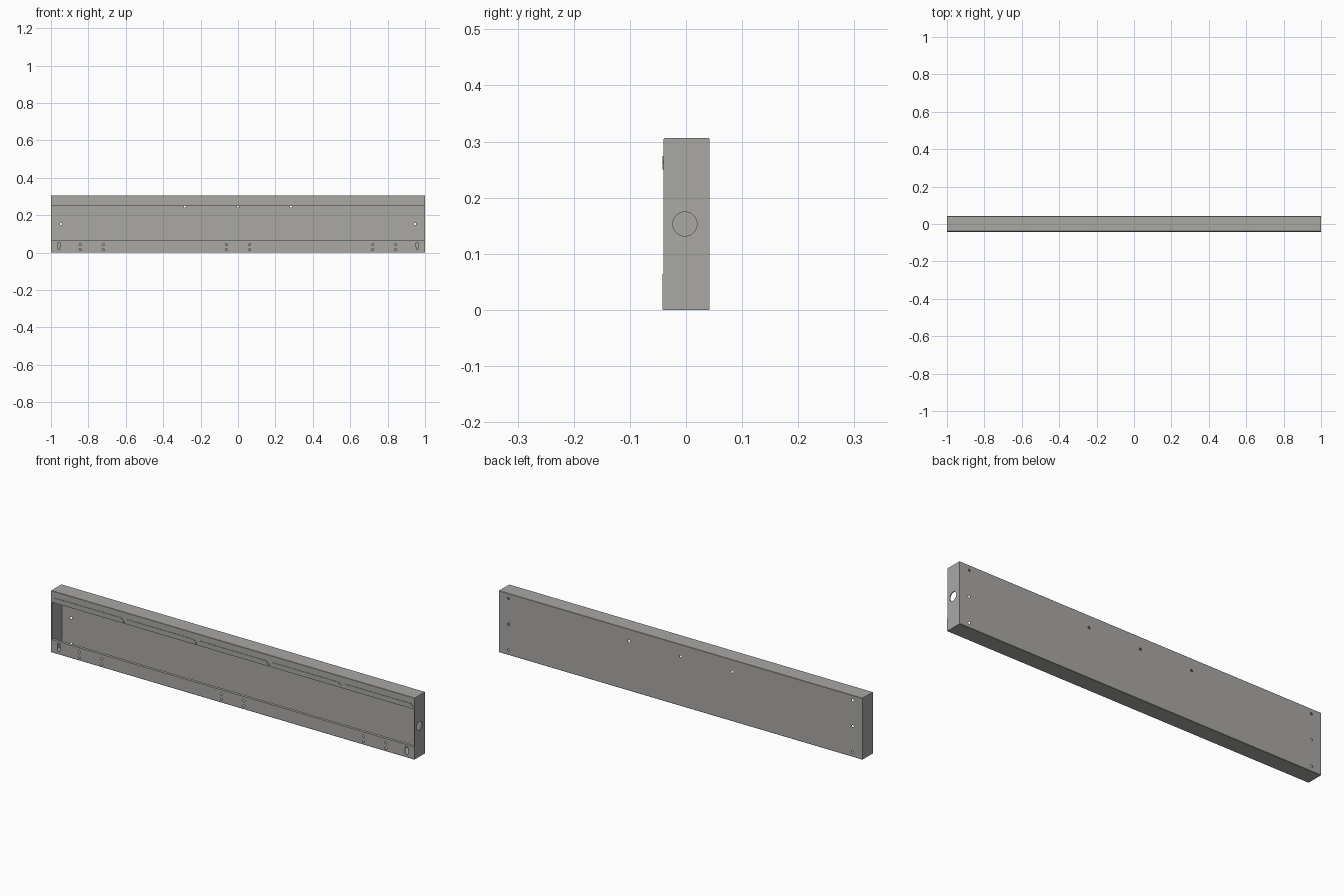
import bpy, bmesh, math
from mathutils import Vector, Matrix

if "Cube" in bpy.data.objects:
    bpy.data.objects.remove(bpy.data.objects["Cube"])

T = 0.002                      # sheet thickness
FRONT, BACK, H = -0.042, 0.042, 0.306

grey = bpy.data.materials.new("warm grey metal")
grey.diffuse_color = (0.40, 0.392, 0.375, 1)
grey.use_nodes = True
grey.node_tree.nodes["Principled BSDF"].inputs["Base Color"].default_value = grey.diffuse_color


def prism(bm, outline, to_world, a, b):
    """Extrude a 2D outline between depths a and b."""
    low = [bm.verts.new(to_world(u, v, a)) for u, v in outline]
    high = [bm.verts.new(to_world(u, v, b)) for u, v in outline]
    bm.faces.new(low)
    bm.faces.new(high[::-1])
    n = len(outline)
    for i in range(n):
        j = (i + 1) % n
        bm.faces.new((low[j], low[i], high[i], high[j]))


def along_x(u, v, d):
    return (d, u, v)


def along_y(u, v, d):
    return (u, d, v)


def make(name, bm):
    bmesh.ops.recalc_face_normals(bm, faces=bm.faces)
    me = bpy.data.meshes.new(name)
    bm.to_mesh(me)
    bm.free()
    me.materials.append(grey)
    ob = bpy.data.objects.new(name, me)
    bpy.context.collection.objects.link(ob)
    return ob


def capsule(x, z, r, half=0.0, n=24):
    """Circle outline, stretched vertically into a slot when half > 0."""
    pts = []
    for i in range(n):
        a = 2 * math.pi * (i + 0.5) / n
        pts.append((x + r * math.cos(a), z + r * math.sin(a) + math.copysign(half, math.sin(a))))
    return pts


def cut(ob, cutter):
    mod = ob.modifiers.new("holes", 'BOOLEAN')
    mod.operation, mod.solver, mod.object = 'DIFFERENCE', 'EXACT', cutter
    deps = bpy.context.evaluated_depsgraph_get()
    deps.update()
    me = bpy.data.meshes.new_from_object(ob.evaluated_get(deps))
    ob.modifiers.clear()
    ob.data = me
    bpy.data.objects.remove(cutter)


def sheet(path, t):
    """Closed outline of a bent sheet: the path plus its mitred inner offset."""
    p = [Vector(q) for q in path]
    inner = []
    for i, q in enumerate(p):
        d0 = (q - p[i - 1]).normalized() if i else (p[1] - q).normalized()
        d1 = (p[i + 1] - q).normalized() if i < len(p) - 1 else d0
        n0, n1 = Vector((-d0.y, d0.x)), Vector((-d1.y, d1.x))
        m = (n0 + n1).normalized()
        inner.append(q + m * (t / m.dot(n0)))
    return [tuple(q) for q in p] + [tuple(q) for q in reversed(inner)]


# Bent channel: lip, lower flange, floor, back, top, upper flange
c = 0.0015
ft = FRONT + T
path = [(-0.028, 0.064), (FRONT, 0.064), (FRONT, c), (FRONT + c, 0),
        (BACK - c, 0), (BACK, c), (BACK, H - c), (BACK - c, H),
        (ft + c, H), (ft, H - c), (ft, 0.25)]
bm = bmesh.new()
prism(bm, sheet(path, T), along_x, -1, 1)
channel = make("channel_body", bm)

# Mounting holes and end slots
bm = bmesh.new()
for s in (-1, 1):
    for x in (0.843, 0.72, 0.062):
        for z in (0.016, 0.043):
            prism(bm, capsule(s * x, z, 0.006), along_y, -0.05, -0.03)
    prism(bm, capsule(s * 0.957, 0.0355, 0.008, 0.012), along_y, -0.05, -0.03)
    for z in (0.025, 0.153, 0.281):
        prism(bm, capsule(s * 0.947, z, 0.006), along_y, 0.03, 0.05)
for x in (-0.284, 0, 0.284):
    prism(bm, capsule(x, 0.246, 0.006), along_y, 0.03, 0.05)
cut(channel, make("hole_cutter", bm))

# End plates, the right one with a cable hole
for name, a, b in (("left_end_plate", -1, -0.996), ("right_end_plate", 0.996, 1)):
    bm = bmesh.new()
    y0, y1, z0, z1 = FRONT + T, BACK - T, T, H - T
    prism(bm, [(y0, z0), (y1, z0), (y1, z1), (y0, z1)], along_x, a, b)
    plate = make(name, bm)
    if a > 0:
        bm = bmesh.new()
        prism(bm, capsule(-0.002, 0.153, 0.0215, n=48), along_x, 0.95, 1.05)
        cut(plate, make("cable_hole_cutter", bm))

# Five hem tabs folded up over the upper flange
for i in range(5):
    x0, x1 = -0.997 + 0.3988 * i, -0.997 + 0.3988 * (i + 1)
    x0, x1 = x0 + 0.002, x1 - 0.002
    k = 0.014
    bm = bmesh.new()
    prism(bm, [(x0, 0.25), (x1, 0.25), (x1, 0.261), (x1 - k, 0.274),
               (x0 + k, 0.274), (x0, 0.261)], along_y, FRONT, FRONT + T)
    make("hem_tab_%d" % (i + 1), bm)
